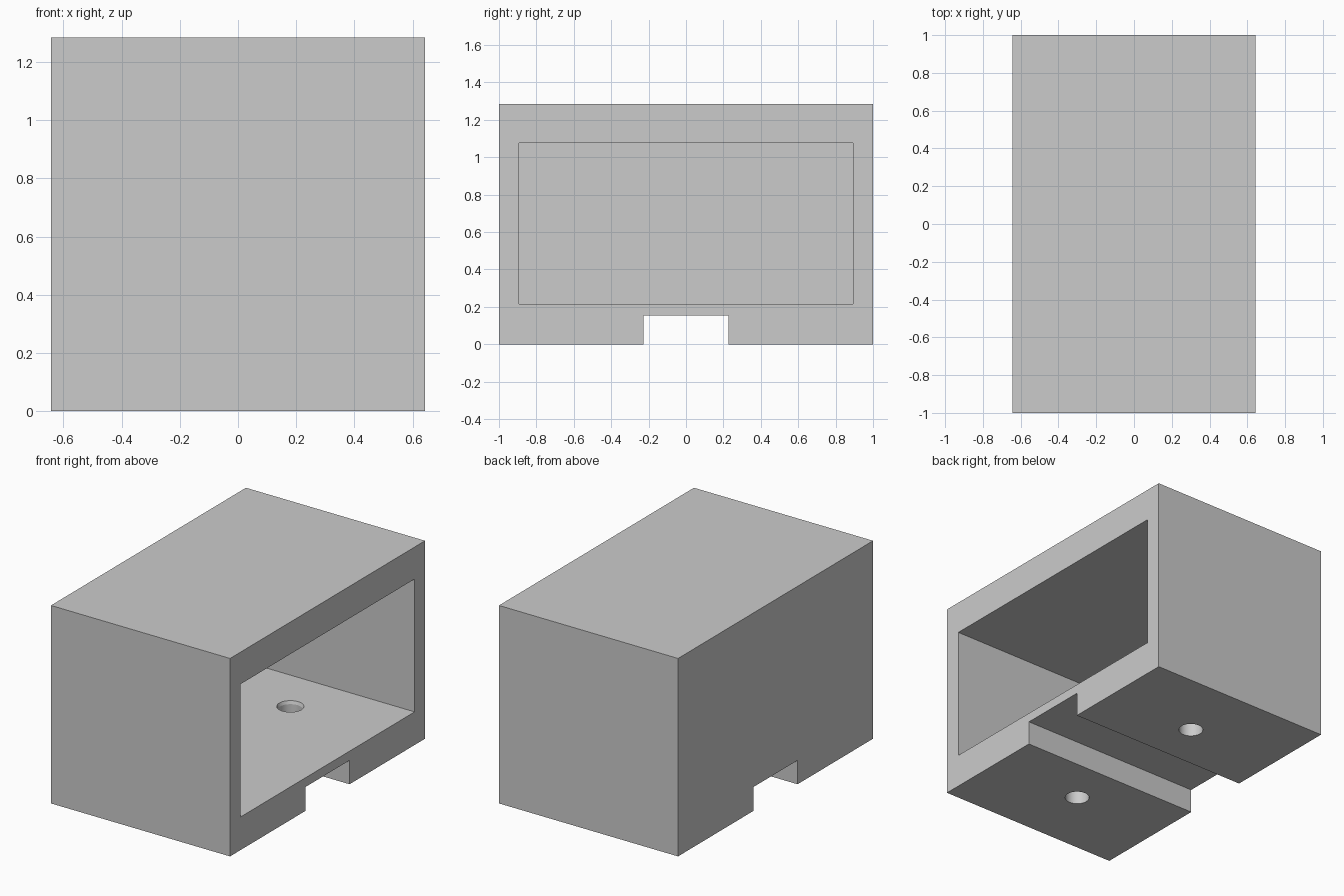
import bpy, bmesh, math
from mathutils import Matrix, Vector

cube = bpy.data.objects.get("Cube")
if cube:
    bpy.data.objects.remove(cube, do_unlink=True)

HALF_X, HALF_Y, HEIGHT = 0.643, 1.0, 1.285
WALL = 0.107                      # side and rear wall thickness
FLOOR, CEILING = 0.215, 1.077     # cavity height range
GROOVE_HALF, GROOVE_TOP = 0.226, 0.155
HOLE_Y, HOLE_R, RIM_R, RIM_DEPTH = 0.537, 0.073, 0.08, 0.02

grey = bpy.data.materials.new("light grey")
grey.use_nodes = True
colour = (0.6, 0.6, 0.6, 1.0)
grey.diffuse_color = colour
grey.node_tree.nodes["Principled BSDF"].inputs["Base Color"].default_value = colour


def add_object(name, bm):
    bmesh.ops.recalc_face_normals(bm, faces=bm.faces)
    mesh = bpy.data.meshes.new(name)
    bm.to_mesh(mesh)
    bm.free()
    mesh.materials.append(grey)
    obj = bpy.data.objects.new(name, mesh)
    bpy.context.collection.objects.link(obj)
    return obj


def box(name, low, high):
    low, high = Vector(low), Vector(high)
    bm = bmesh.new()
    bmesh.ops.create_cube(bm, size=1, matrix=Matrix.Translation((low + high) / 2)
                          @ Matrix.Diagonal((*(high - low), 1)))
    return add_object(name, bm)


def lathe(name, profile, x, y, sides=48):
    """Closed solid of revolution from (radius, z) points, bottom to top."""
    bm = bmesh.new()
    rings = [[bm.verts.new((x + r * math.cos(2 * math.pi * i / sides),
                            y + r * math.sin(2 * math.pi * i / sides), z))
              for i in range(sides)] for r, z in profile]
    for a, b in zip(rings, rings[1:]):
        for i in range(sides):
            j = (i + 1) % sides
            bm.faces.new((a[i], a[j], b[j], b[i]))
    bm.faces.new(rings[0])
    bm.faces.new(rings[-1])
    return add_object(name, bm)


# Outer block
housing = box("housing", (-HALF_X, -HALF_Y, 0), (HALF_X, HALF_Y, HEIGHT))

# Cavity open on the +x side, and the groove along the underside
cutters = [
    box("cavity_cutter", (-HALF_X + WALL, -HALF_Y + WALL, FLOOR),
        (HALF_X + 0.2, HALF_Y - WALL, CEILING)),
    box("groove_cutter", (-1, -GROOVE_HALF, -0.2), (1, GROOVE_HALF, GROOVE_TOP)),
]

# Two mounting holes through the floor, with a chamfered upper rim
hole = [(HOLE_R, -0.1), (HOLE_R, FLOOR - RIM_DEPTH), (RIM_R, FLOOR), (RIM_R, FLOOR + 0.1)]
for side in (-1, 1):
    cutters.append(lathe("hole_cutter", hole, 0, side * HOLE_Y))

# Cut, then discard the cutters
bpy.ops.object.select_all(action='DESELECT')
bpy.context.view_layer.objects.active = housing
housing.select_set(True)
for cutter in cutters:
    cutter.hide_render = True
    mod = housing.modifiers.new(cutter.name, 'BOOLEAN')
    mod.operation = 'DIFFERENCE'
    mod.solver = 'EXACT'
    mod.object = cutter
    bpy.ops.object.modifier_apply(modifier=mod.name)
    bpy.data.objects.remove(cutter, do_unlink=True)

bpy.ops.object.shade_smooth_by_angle(angle=math.radians(15))
